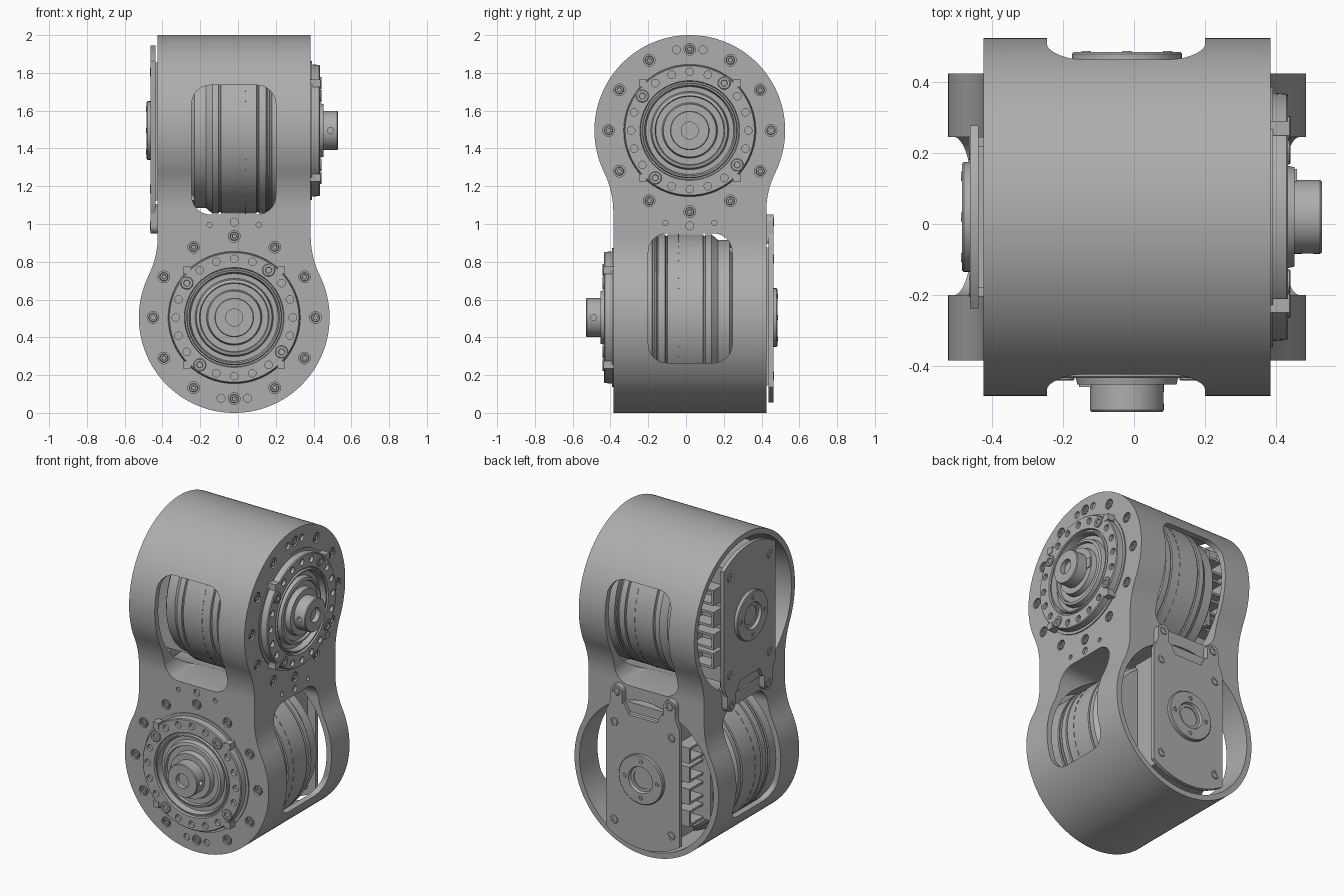
import bpy, bmesh, math
from mathutils import Matrix, Vector

if "Cube" in bpy.data.objects:
    bpy.data.objects.remove(bpy.data.objects["Cube"], do_unlink=True)

CX, CZ = -0.02, 0.505          # axis of the lower drive
R = 0.505                      # outer radius of each housing
# Turns lower-drive parts into upper-drive parts
FLIP = Matrix(((0, -1, 0, 0), (-1, 0, 0, 0), (0, 0, -1, 2), (0, 0, 0, 1)))

metal = bpy.data.materials.new("machined grey")
metal.use_nodes = True
GREY = (0.42, 0.42, 0.42, 1)
metal.diffuse_color = GREY
metal.node_tree.nodes["Principled BSDF"].inputs["Base Color"].default_value = GREY


def finish(bm, name):
    bmesh.ops.remove_doubles(bm, verts=bm.verts, dist=1e-5)
    bmesh.ops.recalc_face_normals(bm, faces=bm.faces)
    mesh = bpy.data.meshes.new(name)
    bm.to_mesh(mesh)
    bm.free()
    mesh.materials.append(metal)
    obj = bpy.data.objects.new(name, mesh)
    bpy.context.collection.objects.link(obj)
    return obj


def lathe(name, profile, centers=((CX, CZ),), steps=96):
    """Spin (radius, y) points about the y direction at each (x, z) centre."""
    bm = bmesh.new()
    for x, z in centers:
        vs = [bm.verts.new((x + r, y, z)) for r, y in profile]
        es = [bm.edges.new(pair) for pair in zip(vs, vs[1:])]
        bmesh.ops.spin(bm, geom=vs + es, cent=(x, 0, z), axis=(0, 1, 0),
                       angle=math.tau, steps=steps, use_merge=True)
    return finish(bm, name)


def pin(name, r, y0, y1, centers=((CX, CZ),), steps=20):
    return lathe(name, [(0, y0), (r, y0), (r, y1), (0, y1)], centers, steps)


def prism(name, pts, axis, lo, hi):
    """Extrude an outline along x (points are y, z) or y (points are x, z)."""
    bm = bmesh.new()
    vs = [bm.verts.new((lo, a, b) if axis == "x" else (a, lo, b)) for a, b in pts]
    face = bm.faces.new(vs)
    ext = bmesh.ops.extrude_face_region(bm, geom=[face])["geom"]
    move = Vector((hi - lo, 0, 0) if axis == "x" else (0, hi - lo, 0))
    bmesh.ops.translate(bm, vec=move, verts=[g for g in ext if isinstance(g, bmesh.types.BMVert)])
    return finish(bm, name)


def boxes(name, specs):
    """Boxes given as (x0, x1, y0, y1, z0, z1) relative to the drive axis."""
    bm = bmesh.new()
    for x0, x1, y0, y1, z0, z1 in specs:
        mid = Vector((CX + (x0 + x1) / 2, (y0 + y1) / 2, CZ + (z0 + z1) / 2))
        size = Matrix.Diagonal((x1 - x0, y1 - y0, z1 - z0, 1))
        bmesh.ops.create_cube(bm, size=1, matrix=Matrix.Translation(mid) @ size)
    return finish(bm, name)


def arc(x, z, r, start, end, n):
    return [(x + r * math.cos(math.radians(start + (end - start) * i / n)),
             z + r * math.sin(math.radians(start + (end - start) * i / n))) for i in range(n + 1)]


def around(r, count, start=0):
    return [(CX + r * math.cos(math.radians(start) + math.tau * i / count),
             CZ + r * math.sin(math.radians(start) + math.tau * i / count)) for i in range(count)]


def twin(obj, name):
    other = bpy.data.objects.new(name, obj.data)
    other.matrix_world = FLIP
    bpy.context.collection.objects.link(other)
    return other


def carve(obj, cutters, operation="DIFFERENCE"):
    for c in cutters:
        c.hide_render = True
        mod = obj.modifiers.new("cut", "BOOLEAN")
        mod.operation, mod.solver, mod.object = operation, "EXACT", c
    bpy.context.view_layer.update()
    deps = bpy.context.evaluated_depsgraph_get()
    mesh = bpy.data.meshes.new_from_object(obj.evaluated_get(deps))
    obj.modifiers.clear()
    obj.data = mesh
    for c in cutters:
        bpy.data.objects.remove(c, do_unlink=True)


# Housing: a keyhole prism crossed with its turned twin
WAIST, BLEND = 0.405, 0.47
rise = math.sqrt((R + BLEND) ** 2 - (WAIST + BLEND) ** 2)
lean = math.degrees(math.atan2(rise, WAIST + BLEND))
side = WAIST + BLEND
outline = arc(CX, CZ, R, -180 - lean, lean, 90)
outline += arc(CX + side, CZ + rise, BLEND, 180 + lean, 180, 14)[1:]
outline += [(CX + WAIST, 2.1), (CX - WAIST, 2.1)]
outline += arc(CX - side, CZ + rise, BLEND, 0, -lean, 14)[:-1]
housing = prism("housing", outline, "y", -0.7, 0.7)
carve(housing, [twin(housing, "keyhole_cutter")], "INTERSECT")

# Hollows, side windows, bolt pockets and small holes
FACE = -0.385
bolts = around(0.43, 12)
window = []
for y, z, a in ((0.145, 0.85, 0), (-0.1, 0.85, 90), (-0.1, 0.365, 180), (0.145, 0.365, 270)):
    window += arc(y, z, 0.1, a, a + 90, 10)
cutters = [
    pin("bore_cutter", 0.47, -0.33, 0.6, steps=128),
    prism("window_cutter", window, "x", -0.7, 0.7),
    pin("pocket_cutter", 0.031, FACE - 0.02, FACE + 0.015, bolts),
    pin("hole_cutter", 0.021, FACE - 0.02, FACE + 0.015,
        [(CX - 0.07, 0.078), (CX + 0.07, 0.078), (CX, 1.01)]),
    pin("pinhole_cutter", 0.014, FACE - 0.02, FACE + 0.015, [(CX - 0.13, 0.995), (CX + 0.13, 0.995)]),
]
carve(housing, cutters + [twin(c, "upper_" + c.name) for c in cutters])

parts = []
# Front output disc with shaft
disc = lathe("output_disc", [
    (0, -0.3), (0.367, -0.3), (0.367, -0.392), (0.35, -0.392), (0.347, -0.43), (0.342, -0.435),
    (0.264, -0.435), (0.26, -0.422), (0.252, -0.422), (0.248, -0.435), (0.24, -0.435),
    (0.232, -0.4), (0.207, -0.4), (0.2, -0.43), (0.184, -0.435), (0.18, -0.42), (0.147, -0.42),
    (0.14, -0.453), (0.104, -0.453), (0.104, -0.525), (0.1, -0.53), (0.045, -0.53),
    (0.045, -0.5), (0, -0.5)])
carve(disc, [
    pin("disc_hole_cutter", 0.02, -0.5, -0.415, around(0.31, 20)),
    prism("set_screw_cutter", arc(-0.49, CZ, 0.016, 0, 345, 23), "x", CX + 0.07, 0.2)])
parts.append(disc)


def screws(name, r, top, base, centers):
    s = 1 if base > top else -1
    return lathe(name, [(0, base), (r, base), (r, top + s * 0.003), (r * 0.88, top),
                        (r * 0.5, top), (r * 0.45, top + s * 0.008), (0, top + s * 0.008)],
                 centers, 18)


parts += [
    screws("flange_screws", 0.023, FACE + 0.001, FACE + 0.02, bolts),
    screws("disc_screws", 0.034, -0.442, -0.41, around(0.31, 4, 54)),
    boxes("shaft_key", [(-0.135, -0.095, -0.46, -0.42, -0.03, 0.03)]),
    boxes("disc_clips", [(s * 0.25 - 0.02, s * 0.25 + 0.02, -0.438, -0.38, z - 0.02, z + 0.02)
                         for s in (-1, 1) for z in (-0.25, 0.25)]),
]

# Motor barrel with grooves and a stepped rear
barrel = [(0, -0.34), (0.44, -0.34)]
for y in (-0.18, -0.16, -0.11, 0.09):
    barrel += [(0.44, y), (0.432, y + 0.003), (0.432, y + 0.01), (0.44, y + 0.013)]
barrel += [(0.44, 0.135), (0.41, 0.17), (0.41, 0.23), (0.39, 0.245), (0, 0.245)]
parts.append(lathe("motor_barrel", barrel, steps=128))

# Row of small slots around the barrel
bm = bmesh.new()
for i in range(48):
    turn = Matrix.Rotation(math.tau * i / 48, 4, "Y")
    spot = Matrix.Translation((CX, 0, CZ)) @ turn @ Matrix.Translation((0.44, -0.04, 0))
    bmesh.ops.create_cube(bm, size=1, matrix=spot @ Matrix.Diagonal((0.006, 0.007, 0.03, 1)))
parts.append(finish(bm, "barrel_slots"))

# Rear cover plate with round outer end and notched inner end
HALF = 0.258
plate = arc(CX, CZ, 0.45, -125, -55, 24)
inner = [(HALF, 0.37), (0.225, 0.44), (0.13, 0.44), (0.1, 0.38)]
plate += [(CX + x, CZ + z) for x, z in inner]
plate += [(CX - x, CZ + z) for x, z in reversed(inner)]
parts += [
    prism("cover_plate", plate, "y", 0.438, 0.462),
    lathe("cover_hub", [(0, 0.45), (0.06, 0.45), (0.06, 0.468), (0.078, 0.468), (0.084, 0.485),
                        (0.15, 0.485), (0.155, 0.48), (0.155, 0.45)], steps=64),
    screws("hub_screws", 0.014, 0.488, 0.47, around(0.115, 4)),
    screws("plate_screws", 0.026, 0.466, 0.45,
           [(CX + sx * 0.2, CZ + sz * 0.31) for sx in (-1, 1) for sz in (-1, 1)]),
]

# Prongs at the inner end of the cover
prongs = []
for s in (-1, 1):
    x = CX + s * 0.185
    prongs.append([(x - 0.04, CZ + 0.4)] + [(x + 0.04, CZ + 0.4)] + arc(x, CZ + 0.505, 0.04, 0, 180, 12))
for pts, label in zip(prongs, ("right", "left")):
    parts.append(prism(label + "_prong", pts, "y", 0.4, 0.462))
parts += [
    screws("prong_screws", 0.026, 0.466, 0.45, [(CX + s * 0.185, CZ + 0.505) for s in (-1, 1)]),
    boxes("prong_bar", [(-0.17, 0.17, 0.37, 0.44, 0.39, 0.45)]),
]

# Electronics behind the cover, with open sockets along one edge
gear = [(-0.2, 0.2, 0.23, 0.44, -0.36, 0.37), (-0.34, -0.2, 0.24, 0.27, -0.25, 0.25)]
for z in (-0.2, -0.06, 0.08, 0.2):
    gear += [(-0.29, -0.2, 0.27, 0.41, z - 0.05, z - 0.035),
             (-0.29, -0.2, 0.27, 0.41, z + 0.035, z + 0.05),
             (-0.29, -0.2, 0.395, 0.41, z - 0.035, z + 0.035)]
parts.append(boxes("electronics", gear))

# Second drive, then shading
everything = [housing] + parts
bpy.ops.object.select_all(action="DESELECT")
for obj in everything:
    obj.select_set(True)
bpy.context.view_layer.objects.active = housing
bpy.ops.object.shade_smooth_by_angle(angle=math.radians(30))
for obj in parts:
    base = obj.name
    obj.name = "lower_" + base
    twin(obj, "upper_" + base)
